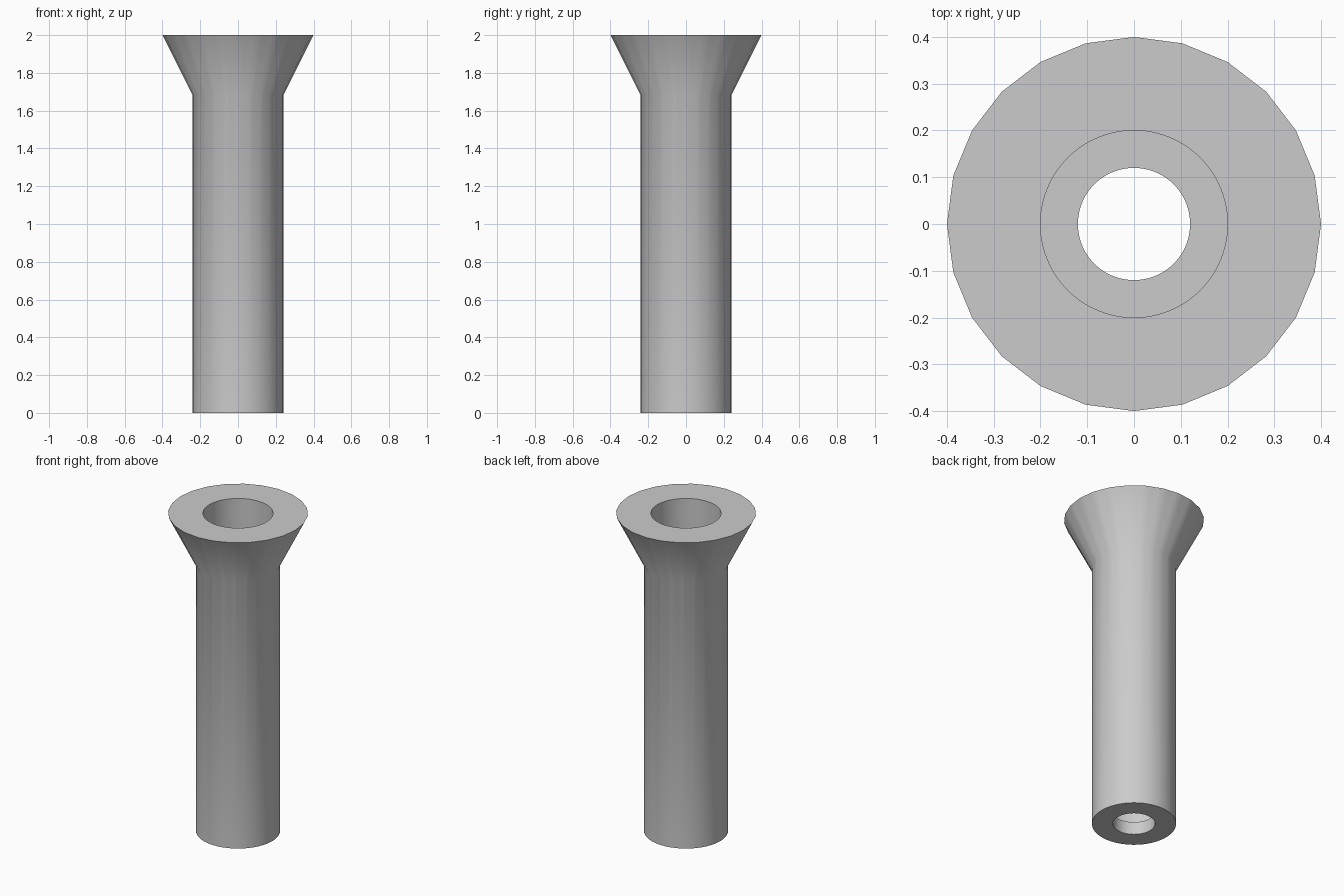
import bpy
import bmesh
from math import cos, sin, pi, radians

cube = bpy.data.objects.get("Cube")
if cube:
    bpy.data.objects.remove(cube, do_unlink=True)

SEGMENTS = 96
RIM_SIDES = 24
HEIGHT = 2.0
SHAFT_R, BORE_R, HOLE_R, RIM_R = 0.24, 0.2, 0.12, 0.4
FLOOR = 0.08
SLOPE = 0.5

grey = bpy.data.materials.new("plain grey")
grey.use_nodes = True
colour = (0.6, 0.6, 0.6, 1)
grey.diffuse_color = colour
grey.node_tree.nodes["Principled BSDF"].inputs["Base Color"].default_value = colour


def rim_radius(angle):
    """Distance to the edge of the many-sided rim at an angle."""
    step = 2 * pi / RIM_SIDES
    return RIM_R * cos(step / 2) / cos(angle % step - step / 2)


def flare_start(angle):
    """Height where the faceted flare leaves the round shaft."""
    facet = rim_radius(angle) / RIM_R
    return HEIGHT - (RIM_R - SHAFT_R / facet) / SLOPE


# Closed cross-section: radius and height, either fixed or set by the angle
section = [
    (HOLE_R, 0), (SHAFT_R, 0), (SHAFT_R, flare_start), (rim_radius, HEIGHT),
    (BORE_R, HEIGHT), (BORE_R, FLOOR), (HOLE_R, FLOOR),
]


def at(value, angle):
    return value(angle) if callable(value) else value


# Hollow flared tube with a stepped bore
bm = bmesh.new()
rings = []
for radius, z in section:
    ring = []
    for i in range(SEGMENTS):
        a = 2 * pi * (i + 0.001) / SEGMENTS
        r = at(radius, a)
        ring.append(bm.verts.new((r * cos(a), r * sin(a), at(z, a))))
    rings.append(ring)
for low, high in zip(rings, rings[1:] + rings[:1]):
    for i in range(SEGMENTS):
        j = (i + 1) % SEGMENTS
        bm.faces.new((low[i], low[j], high[j], high[i]))
bmesh.ops.recalc_face_normals(bm, faces=bm.faces)
mesh = bpy.data.meshes.new("flared_tube")
bm.to_mesh(mesh)
bm.free()
mesh.materials.append(grey)

tube = bpy.data.objects.new("flared_tube", mesh)
bpy.context.collection.objects.link(tube)
bpy.context.view_layer.objects.active = tube
tube.select_set(True)
bpy.ops.object.shade_smooth_by_angle(angle=radians(30))
